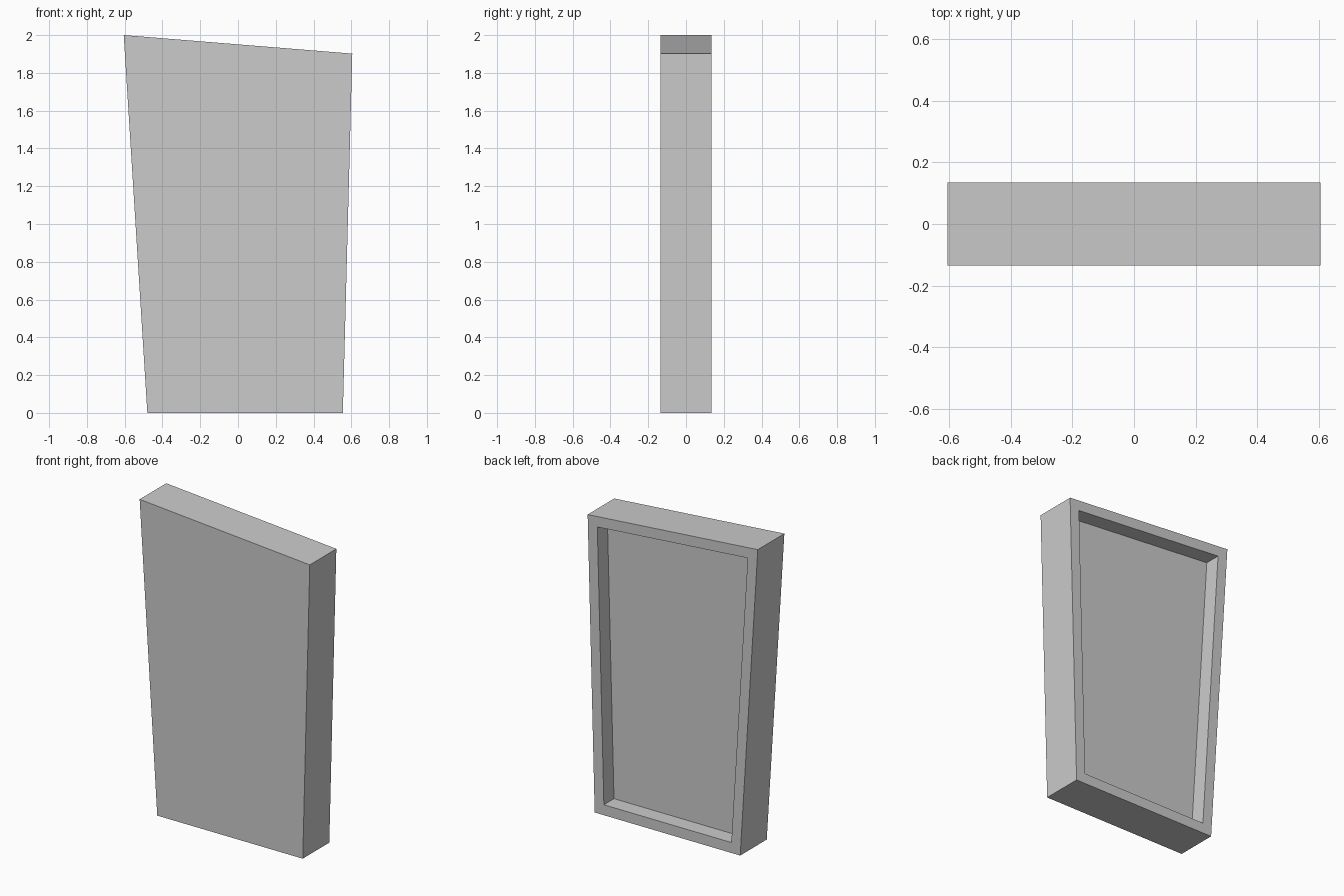
import bpy, bmesh
from mathutils import Vector

if "Cube" in bpy.data.objects:
    bpy.data.objects.remove(bpy.data.objects["Cube"])

HALF_DEPTH = 0.135
RIM = 0.067
RECESS = 0.103

# Skewed four-sided outline of the panel (x, z)
outline = [(-0.48, 0), (0.555, 0), (0.605, 1.902), (-0.605, 2.0)]

# Solid slab extruded from front to back
bm = bmesh.new()
front = bm.faces.new([bm.verts.new((x, -HALF_DEPTH, z)) for x, z in outline])
ext = bmesh.ops.extrude_face_region(bm, geom=[front], use_keep_orig=True)
moved = [g for g in ext["geom"] if isinstance(g, bmesh.types.BMVert)]
bmesh.ops.translate(bm, verts=moved, vec=(0, 2 * HALF_DEPTH, 0))
bmesh.ops.recalc_face_normals(bm, faces=bm.faces)

# Recess in the back, leaving an even rim
bm.normal_update()
back = max(bm.faces, key=lambda f: f.calc_center_median().y)
bmesh.ops.inset_region(bm, faces=[back], thickness=RIM, use_even_offset=True)
pocket = bmesh.ops.extrude_discrete_faces(bm, faces=[back])["faces"][0]
bmesh.ops.translate(bm, verts=pocket.verts, vec=(0, -RECESS, 0))
# Pocket walls, if the floor came away as a separate face
if all(len(e.link_faces) == 1 for e in pocket.edges):
    loose = [e for e in bm.edges if len(e.link_faces) == 1]
    bmesh.ops.bridge_loops(bm, edges=loose)
bmesh.ops.recalc_face_normals(bm, faces=bm.faces)

mesh = bpy.data.meshes.new("recessed_panel")
bm.to_mesh(mesh)
bm.free()
panel = bpy.data.objects.new("recessed_panel", mesh)
bpy.context.collection.objects.link(panel)
